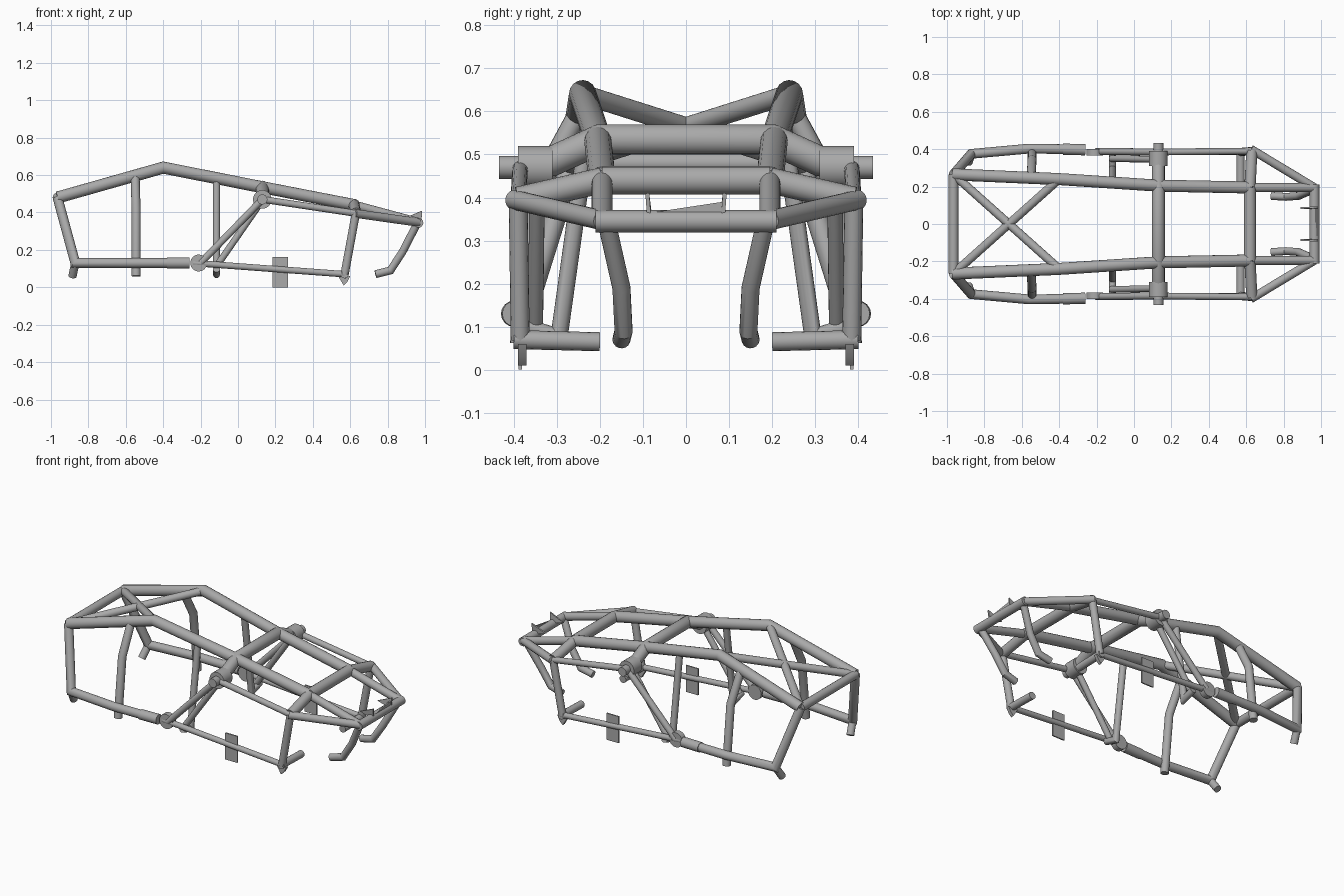
import bpy, bmesh, math
from mathutils import Vector

cube = bpy.data.objects.get("Cube")
if cube:
    bpy.data.objects.remove(cube, do_unlink=True)

steel = bpy.data.materials.new("grey steel")
steel.use_nodes = True
GREY = (0.4, 0.4, 0.4, 1)
steel.diffuse_color = GREY
steel.node_tree.nodes["Principled BSDF"].inputs["Base Color"].default_value = GREY


def finish(name, bm, mirror):
    bmesh.ops.recalc_face_normals(bm, faces=bm.faces)
    mesh = bpy.data.meshes.new(name)
    bm.to_mesh(mesh)
    bm.free()
    mesh.materials.append(steel)
    ob = bpy.data.objects.new(name, mesh)
    bpy.context.collection.objects.link(ob)
    if mirror:
        mod = ob.modifiers.new("Mirror", 'MIRROR')
        mod.use_axis = (False, True, False)
        mod.use_mirror_merge = False
    bpy.ops.object.select_all(action='DESELECT')
    ob.select_set(True)
    bpy.context.view_layer.objects.active = ob
    bpy.ops.object.shade_smooth_by_angle(angle=math.radians(35))
    return ob


def tube(name, points, radius, mirror=True, sides=16):
    """Round tube along a polyline, with mitred bends and closed ends."""
    pts = [Vector(p) for p in points]
    dirs = [(b - a).normalized() for a, b in zip(pts, pts[1:])]
    side = dirs[0].orthogonal().normalized()
    up = dirs[0].cross(side)
    ring = []
    for i in range(sides):
        a = math.tau * i / sides
        ring.append(pts[0] + radius * (math.cos(a) * side + math.sin(a) * up))
    bm = bmesh.new()
    rows = [[bm.verts.new(p) for p in ring]]
    for i, d in enumerate(dirs):
        end = pts[i + 1]
        plane = (d + dirs[i + 1]) if i + 1 < len(dirs) else d
        ring = [p + d * ((end - p).dot(plane) / d.dot(plane)) for p in ring]
        rows.append([bm.verts.new(p) for p in ring])
    for a, b in zip(rows, rows[1:]):
        for i in range(sides):
            j = (i + 1) % sides
            bm.faces.new((a[i], a[j], b[j], b[i]))
    bm.faces.new(rows[0])
    bm.faces.new(rows[-1])
    return finish(name, bm, mirror)


def plate(name, outline, thickness, mirror=True):
    """Thin flat plate from a planar outline."""
    bm = bmesh.new()
    face = bm.faces.new([bm.verts.new(p) for p in outline])
    face.normal_update()
    offset = face.normal * thickness
    bmesh.ops.translate(bm, verts=bm.verts, vec=-offset / 2)
    ext = bmesh.ops.extrude_face_region(bm, geom=[face], use_keep_orig=True)
    top = [v for v in ext["geom"] if isinstance(v, bmesh.types.BMVert)]
    bmesh.ops.translate(bm, verts=top, vec=offset)
    return finish(name, bm, mirror)


# Key joints on the +y side
REAR = (-0.965, 0.265, 0.48)
PEAK = (-0.4, 0.24, 0.64)
COWL = (0.62, 0.195, 0.44)
NOSE = (0.965, 0.195, 0.347)
HIP = (-0.87, 0.375, 0.13)
SHOULDER = (0.63, 0.39, 0.395)
SILL_END = (0.57, 0.385, 0.07)
HUB = (0.13, 0.385, 0.47)


def flip(p):
    return (p[0], -p[1], p[2])


# Roof rails
tube("roof_rail", [REAR, PEAK, (0.13, 0.205, 0.535), COWL], 0.032)
tube("hood_rail", [COWL, NOSE], 0.024)

# Cross tubes
tube("rear_cross_tube", [REAR, flip(REAR)], 0.026, False)
tube("cowl_cross_tube", [COWL, flip(COWL)], 0.033, False)
tube("bumper_tube", [(0.965, 0.21, 0.345), (0.965, -0.21, 0.345)], 0.026, False)
tube("roof_brace", [REAR, flip(PEAK)], 0.023)
tube("main_cross_tube",
     [(0.13, 0.36, 0.475), (0.13, 0.31, 0.485), (0.13, 0.2, 0.535),
      (0.13, -0.2, 0.535), (0.13, -0.31, 0.485), (0.13, -0.36, 0.475)], 0.035, False)

# Rear quarter: leg, lower rail, collar and foot
tube("rear_leg_and_lower_rail",
     [REAR, HIP, (-0.56, 0.403, 0.13), (-0.37, 0.4, 0.13)], 0.026)
tube("lower_rail_collar", [(-0.38, 0.4, 0.13), (-0.26, 0.397, 0.13)], 0.03)
tube("rear_foot", [HIP, (-0.885, 0.33, 0.06)], 0.022)

# Side posts
tube("rear_side_post",
     [(-0.55, 0.25, 0.595), (-0.545, 0.345, 0.42), (-0.545, 0.385, 0.06)], 0.024)
tube("middle_side_post",
     [(-0.115, 0.225, 0.575), (-0.115, 0.295, 0.075), (-0.115, 0.375, 0.1)], 0.02)

# Side hubs and pivots
tube("hub_collar", [(0.13, 0.31, 0.47), (0.13, 0.39, 0.47)], 0.05, sides=20)
tube("hub_pin", [(0.13, 0.38, 0.47), (0.13, 0.434, 0.47)], 0.027, sides=20)
tube("lower_pivot", [(-0.21, 0.365, 0.13), (-0.21, 0.4, 0.13)], 0.045, sides=20)

# Door area: diagonals, sill and upper bar
tube("outer_diagonal", [HUB, (-0.2, 0.388, 0.13)], 0.019)
tube("inner_diagonal", [(0.13, 0.345, 0.465), (-0.12, 0.35, 0.105)], 0.018)
tube("front_sill", [(-0.24, 0.385, 0.13), SILL_END], 0.017)
tube("door_top_bar", [HUB, SHOULDER], 0.018)
plate("step_plate", [(0.185, 0.385, 0), (0.268, 0.385, 0),
                     (0.268, 0.385, 0.163), (0.185, 0.385, 0.163)], 0.008)

# Front quarter
tube("shoulder_bar", [COWL, SHOULDER], 0.03)
tube("fender_bar", [(0.625, 0.4, 0.395), NOSE], 0.023)
tube("front_post", [SHOULDER, SILL_END], 0.022)
tube("front_floor_stub", [(0.57, 0.4, 0.07), (0.57, 0.2, 0.065)], 0.022)
plate("front_post_tab", [(0.535, 0.38, 0.06), (0.6, 0.38, 0.06),
                         (0.585, 0.38, 0.03), (0.565, 0.38, 0.01)], 0.02)

# Bumper legs
tube("bumper_leg", [(0.96, 0.185, 0.345), (0.88, 0.15, 0.19),
                    (0.815, 0.145, 0.09), (0.735, 0.15, 0.07)], 0.021)

# Nose brackets
plate("nose_bracket", [(0.89, 0.085, 0.37), (0.985, 0.09, 0.41),
                       (0.98, 0.085, 0.345)], 0.009)
plate("nose_web", [(0.975, -0.08, 0.365), (0.975, 0.085, 0.39),
                   (0.975, 0.085, 0.345), (0.975, -0.08, 0.345)], 0.008, False)
